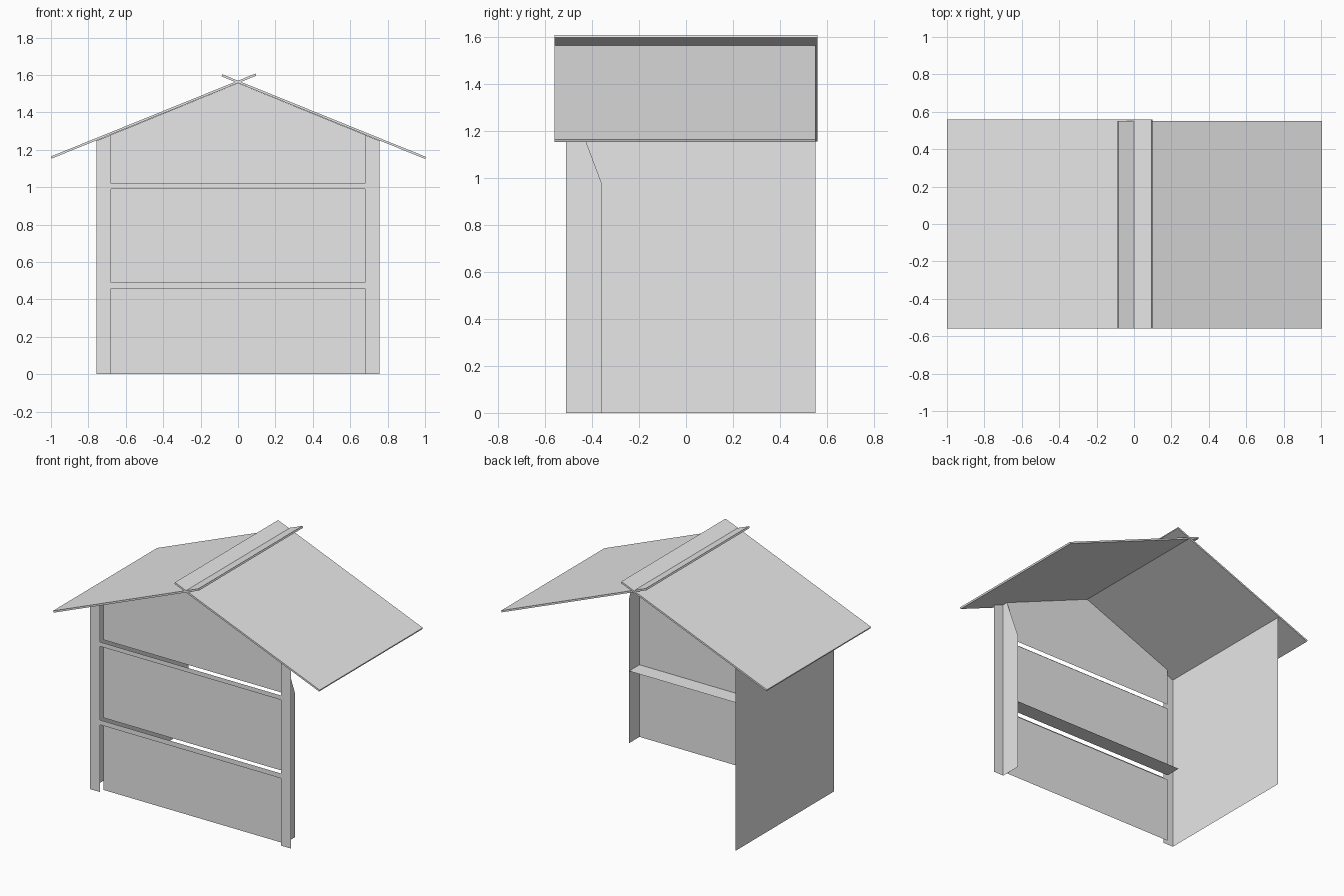
import bpy
import math
from mathutils import Vector

cube = bpy.data.objects.get("Cube")
if cube:
    bpy.data.objects.remove(cube)

# Single plain grey finish
GREY = (0.8, 0.8, 0.8, 1)
grey = bpy.data.materials.new("plain_grey")
grey.use_nodes = True
grey.diffuse_color = GREY
grey.node_tree.nodes["Principled BSDF"].inputs["Base Color"].default_value = GREY

# Main dimensions
OUT, INN = 0.757, 0.68              # outer and inner edge of the front posts
FRONT, PANEL, RETURN, BACK = -0.51, -0.472, -0.36, 0.55
RIDGE, EAVE = 1.56, 1.153
SLOPE = RIDGE - EAVE
GAPS = ((0.457, 0.49), (0.99, 1.02))  # heights of the two crossbars


def under_roof(x):
    return RIDGE - 0.004 - SLOPE * abs(x)


def add_mesh(name, verts, faces):
    mesh = bpy.data.meshes.new(name)
    mesh.from_pydata(verts, [], faces)
    mesh.materials.append(grey)
    obj = bpy.data.objects.new(name, mesh)
    bpy.context.collection.objects.link(obj)
    return obj


def front_sheet(name, y, outline):
    """Thin sheet facing the front, outlined in x and z."""
    return add_mesh(name, [(x, y, z) for x, z in outline], [range(len(outline))])


def side_sheet(name, x, outline):
    """Thin sheet facing sideways, outlined in y and z."""
    return add_mesh(name, [(x, y, z) for y, z in outline], [range(len(outline))])


def rect(a0, a1, z0, z1):
    return [(a0, z0), (a1, z0), (a1, z1), (a0, z1)]


# Front posts, with tops cut to the roof slope
for side, s in (("right", -1), ("left", 1)):
    front_sheet(side + "_post", FRONT, [
        (s * INN, 0), (s * OUT, 0),
        (s * OUT, under_roof(OUT)), (s * INN, under_roof(INN))][::s])

# Crossbars between the posts
for name, (low, high) in zip(("lower_crossbar", "upper_crossbar"), GAPS):
    front_sheet(name, FRONT, rect(-INN, INN, low, high))

# Recessed boards behind the frame
front_sheet("lower_board", PANEL, rect(-INN, INN, 0, GAPS[0][0]))
front_sheet("middle_board", PANEL, rect(-INN, INN, GAPS[0][1], GAPS[1][0]))
front_sheet("gable_board", PANEL, [
    (-INN, GAPS[1][1]), (INN, GAPS[1][1]), (INN, under_roof(INN)),
    (0, under_roof(0)), (-INN, under_roof(INN))])

# Shelf behind the boards
z = GAPS[0][1]
add_mesh("shelf", [(-INN, PANEL, z), (INN, PANEL, z),
                   (INN, RETURN, z), (-INN, RETURN, z)], [range(4)])

# Side wall and its front return on the right, chamfered return on the left
side_sheet("right_return", -OUT, rect(FRONT, RETURN, 0, under_roof(OUT))[::-1])
side_sheet("right_wall", -OUT, rect(RETURN, BACK, 0, under_roof(OUT))[::-1])
top = under_roof(INN)
side_sheet("left_return", INN, [(FRONT, 0), (RETURN, 0), (RETURN, 0.98),
                                (PANEL, top), (FRONT, top)])


# Two roof slabs that cross at the ridge
def roof_slab(name, eave, tip, y0, y1, thickness=0.012):
    eave, tip = Vector(eave), Vector(tip)
    along = (tip - eave).normalized()
    up = Vector((-along.y, along.x))
    if up.y < 0:
        up = -up
    profile = [eave, tip, tip + up * thickness, eave + up * thickness]
    verts = [(p.x, y, p.y) for y in (y0, y1) for p in profile]
    sides = [(i, (i + 1) % 4, (i + 1) % 4 + 4, i + 4) for i in range(4)]
    slab = add_mesh(name, verts, sides + [(3, 2, 1, 0), (4, 5, 6, 7)])
    slab.data.validate()
    return slab


roof_slab("right_roof", (-0.996, EAVE), (0.098, 1.596), -0.558, 0.56)
roof_slab("left_roof", (1.0, EAVE - 0.002), (-0.088, 1.592), -0.558, 0.55)

# Make the closed slabs face outward
import bmesh
for name in ("right_roof", "left_roof"):
    mesh = bpy.data.objects[name].data
    bm = bmesh.new()
    bm.from_mesh(mesh)
    bmesh.ops.recalc_face_normals(bm, faces=bm.faces)
    bm.to_mesh(mesh)
    bm.free()
